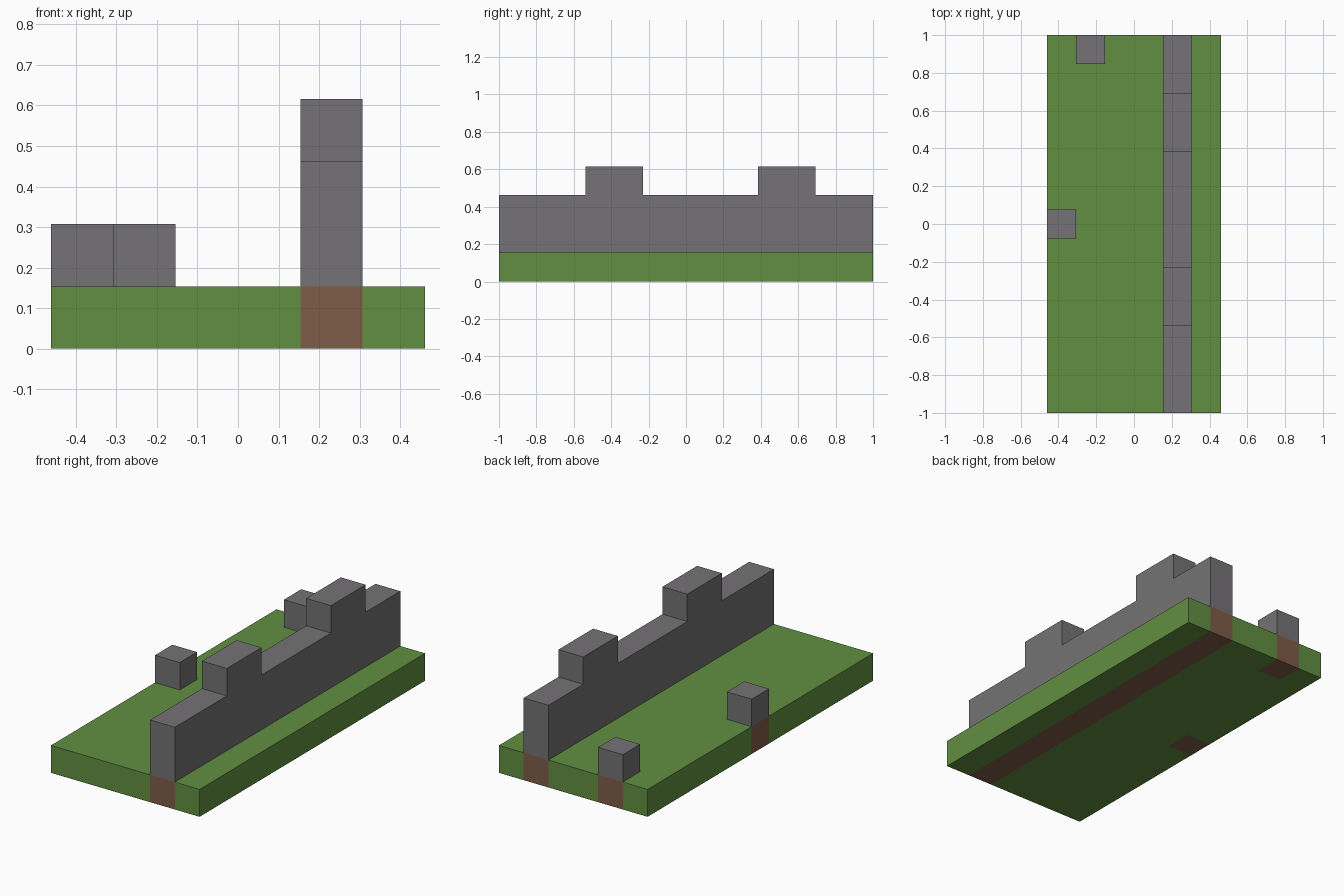
import bpy
import bmesh
from mathutils import Vector

if "Cube" in bpy.data.objects:
    bpy.data.objects.remove(bpy.data.objects["Cube"], do_unlink=True)

U = 2 / 13  # one block


def material(name, rgb):
    mat = bpy.data.materials.new(name)
    mat.use_nodes = True
    mat.diffuse_color = (*rgb, 1)
    bsdf = next(n for n in mat.node_tree.nodes if n.type == "BSDF_PRINCIPLED")
    bsdf.inputs["Base Color"].default_value = (*rgb, 1)
    return mat


grass = material("grass green", (0.122, 0.275, 0.053))
dirt = material("dirt brown", (0.212, 0.108, 0.065))
stone = material("stone grey", (0.178, 0.171, 0.178))


def finish(name, bm, *mats):
    bmesh.ops.recalc_face_normals(bm, faces=bm.faces)
    mesh = bpy.data.meshes.new(name)
    for mat in mats:
        mesh.materials.append(mat)
    bm.to_mesh(mesh)
    bm.free()
    obj = bpy.data.objects.new(name, mesh)
    bpy.context.collection.objects.link(obj)


def box(lo, hi):
    """Box between two corners given in blocks."""
    bm = bmesh.new()
    bmesh.ops.create_cube(bm, size=1)
    lo, hi = Vector(lo) * U, Vector(hi) * U
    bmesh.ops.scale(bm, vec=hi - lo, verts=bm.verts)
    bmesh.ops.translate(bm, vec=(lo + hi) / 2, verts=bm.verts)
    return bm


# Footprints in blocks: x start, x end, y start, y end
WALL = (1, 2, -6.5, 6.5)
POSTS = {"side_stone_post": (-3, -2, -0.5, 0.5),
         "back_stone_post": (-2, -1, 5.5, 6.5)}
FOOTPRINTS = [WALL, *POSTS.values()]

# Ground slab, cut along the footprints; everything under stone is dirt
bm = box((-3, -6.5, 0), (3, 6.5, 1))
for x0, x1, y0, y1 in FOOTPRINTS:
    for axis, values in ((0, (x0, x1)), (1, (y0, y1))):
        for value in values:
            if abs(value) < (3, 6.5)[axis]:
                normal, point = Vector(), Vector()
                normal[axis], point[axis] = 1, value * U
                bmesh.ops.bisect_plane(bm, geom=bm.verts[:] + bm.edges[:] + bm.faces[:],
                                       plane_co=point, plane_no=normal)
for face in bm.faces:
    c = face.calc_center_median() / U
    face.material_index = int(any(
        x0 - 0.01 < c.x < x1 + 0.01 and y0 - 0.01 < c.y < y1 + 0.01
        and not (abs(c.x) > 2.99 and abs(x0) < 3)
        for x0, x1, y0, y1 in FOOTPRINTS))
finish("ground", bm, grass, dirt)

# Crenellated wall: side profile (y, z) extruded across x
profile = [(-6.5, 1), (-6.5, 3)]
for start in (-3.5, 2.5):
    profile += [(start, 3), (start, 4), (start + 2, 4), (start + 2, 3)]
profile += [(6.5, 3), (6.5, 1)]
bm = bmesh.new()
side = bm.faces.new([bm.verts.new((WALL[0] * U, y * U, z * U)) for y, z in profile])
new = bmesh.ops.extrude_face_region(bm, geom=[side])["geom"]
bmesh.ops.translate(bm, vec=(U, 0, 0),
                    verts=[v for v in new if isinstance(v, bmesh.types.BMVert)])
# Keep the starting side as the second cap if the extrusion dropped it
bmesh.ops.holes_fill(bm, edges=[e for e in bm.edges if e.is_boundary], sides=0)
finish("battlement_wall", bm, stone)

# Single stone posts
for name, (x0, x1, y0, y1) in POSTS.items():
    finish(name, box((x0, y0, 1), (x1, y1, 2)), stone)
